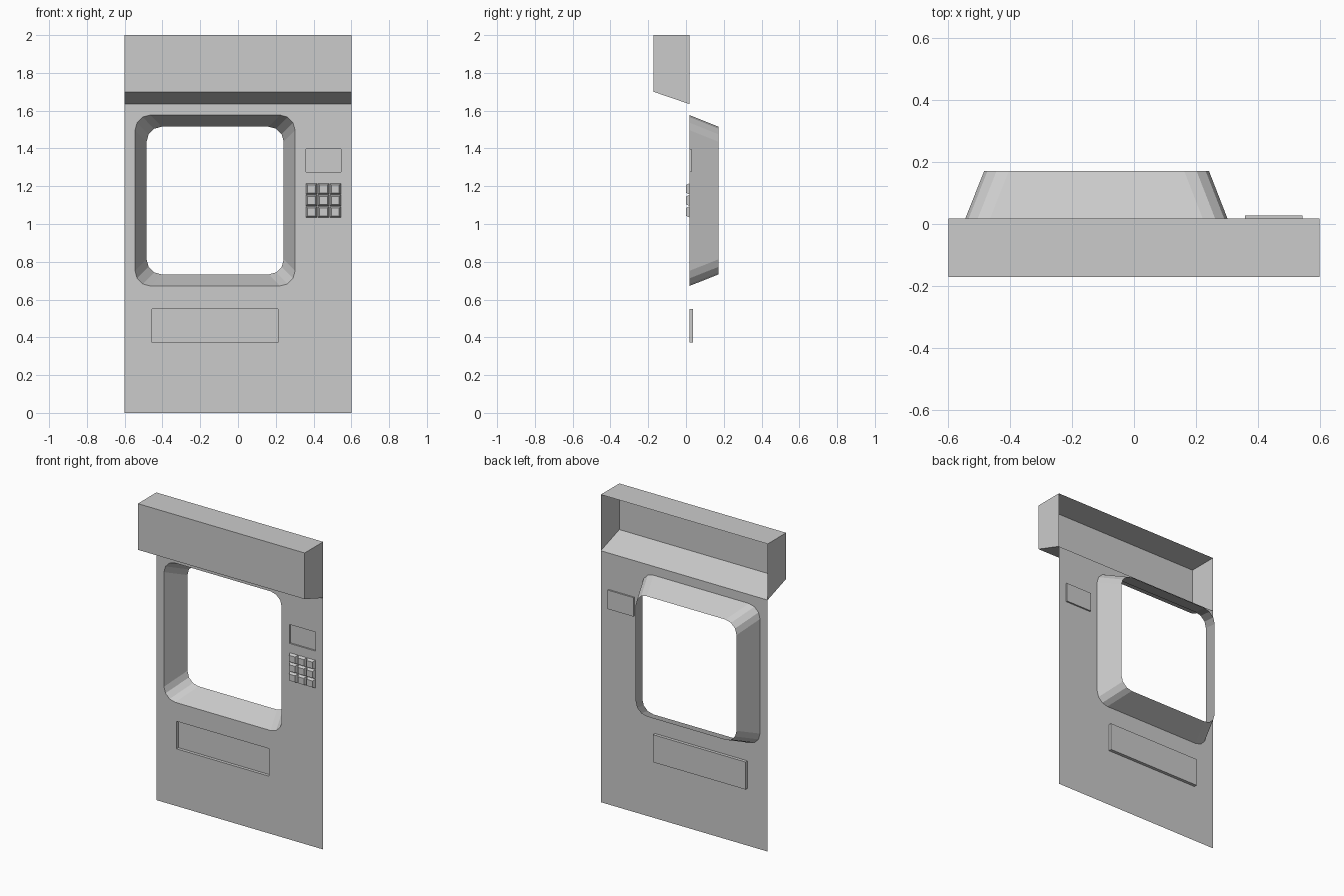
import bpy, bmesh
from math import cos, sin, pi

if "Cube" in bpy.data.objects:
    bpy.data.objects.remove(bpy.data.objects["Cube"])

PANEL_Y = 0.018    # plane of the flat front sheet
HALF_DEPTH = 0.172


def finish(bm, name):
    mesh = bpy.data.meshes.new(name)
    bm.to_mesh(mesh)
    bm.free()
    obj = bpy.data.objects.new(name, mesh)
    bpy.context.collection.objects.link(obj)
    return obj


def rect(x0, x1, z0, z1):
    """Rectangle, counter-clockwise seen from the front."""
    return [(x0, z0), (x1, z0), (x1, z1), (x0, z1)]


def rounded_rect(x0, x1, z0, z1, r, seg=3):
    """Rounded rectangle, counter-clockwise seen from the front."""
    corners = [(x1 - r, z0 + r, -pi / 2), (x1 - r, z1 - r, 0),
               (x0 + r, z1 - r, pi / 2), (x0 + r, z0 + r, pi)]
    return [(cx + r * cos(a + i * pi / 2 / seg), cz + r * sin(a + i * pi / 2 / seg))
            for cx, cz, a in corners for i in range(seg + 1)]


def ring(bm, outline, y):
    return [bm.verts.new((x, y, z)) for x, z in outline]


def loft(bm, first, y0, second, y1, cap=True):
    """Walls between two outlines, with the second one optionally capped."""
    a, b = ring(bm, first, y0), ring(bm, second, y1)
    for i in range(len(a)):
        j = (i + 1) % len(a)
        bm.faces.new((a[i], a[j], b[j], b[i]))
    if cap:
        bm.faces.new(b)


window_front = rounded_rect(-0.545, 0.302, 0.672, 1.577, 0.08)
window_back = rounded_rect(-0.484, 0.242, 0.733, 1.515, 0.08)
slot = rect(-0.455, 0.211, 0.372, 0.551)
screen = rect(0.359, 0.545, 1.275, 1.398)

# Front panel: flat sheet with three openings
bm = bmesh.new()
for outline in (rect(-0.6, 0.6, 0, 1.635), window_front, slot, screen):
    vs = ring(bm, outline, PANEL_Y)
    for i in range(len(vs)):
        bm.edges.new((vs[i - 1], vs[i]))
bmesh.ops.triangle_fill(bm, use_beauty=True, edges=bm.edges[:], normal=(0, -1, 0))
bm.normal_update()
bmesh.ops.reverse_faces(bm, faces=[f for f in bm.faces if f.normal.y > 0])
finish(bm, "front_panel")

# Window surround, open at the back
bm = bmesh.new()
loft(bm, window_front, PANEL_Y, window_back, HALF_DEPTH, cap=False)
finish(bm, "window_surround")

# Shallow recesses
for name, outline, back in (("delivery_slot", slot, 0.038),
                            ("display_recess", screen, 0.028)):
    bm = bmesh.new()
    loft(bm, outline, PANEL_Y, outline, back)
    finish(bm, name)

# Keypad: 3 x 3 tapered buttons
bm = bmesh.new()
for cx in (0.389, 0.452, 0.515):
    for cz in (1.064, 1.125, 1.186):
        base, top = [rect(cx - h, cx + h, cz - h, cz + h) for h in (0.029, 0.021)]
        loft(bm, base, PANEL_Y, top, 0.0)
finish(bm, "keypad_buttons")

# Hood: sloped underside, front and top, open at the back
bm = bmesh.new()
profile = [(PANEL_Y, 1.635), (-HALF_DEPTH, 1.7), (-HALF_DEPTH, 2.0), (PANEL_Y, 2.0)]
left, right = [[bm.verts.new((x, y, z)) for y, z in profile] for x in (-0.6, 0.6)]
for i in range(3):
    bm.faces.new((left[i], right[i], right[i + 1], left[i + 1]))
bm.faces.new(left)
bm.faces.new(right[::-1])
finish(bm, "top_hood")
